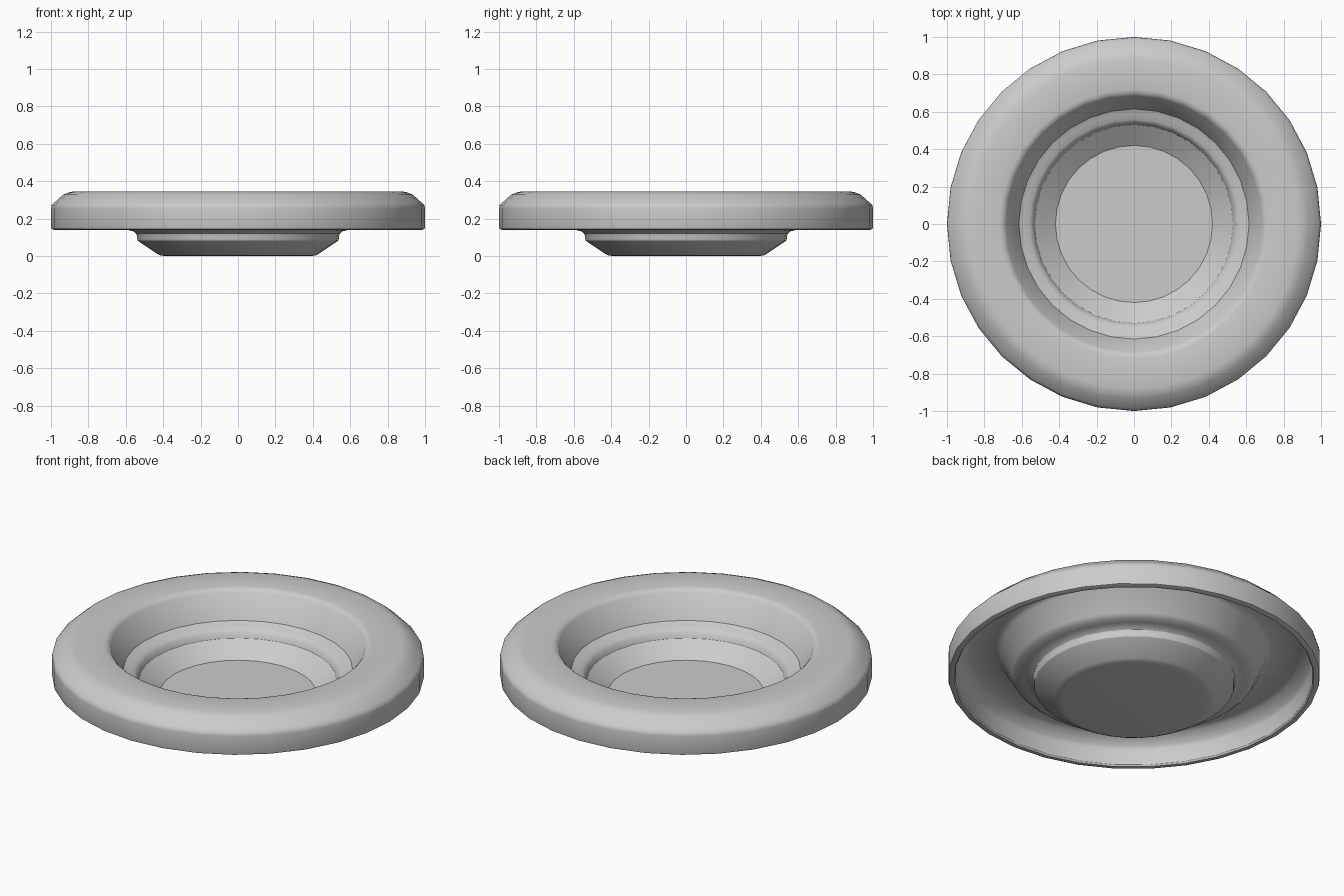
import bpy, bmesh, math
from mathutils import Matrix, Vector

SEGMENTS = 32

cube = bpy.data.objects.get("Cube")
if cube:
    bpy.data.objects.remove(cube, do_unlink=True)

# Plain grey material
grey = bpy.data.materials.new("plain_grey")
grey.use_nodes = True
colour = (0.6, 0.6, 0.6, 1)
grey.diffuse_color = colour
grey.node_tree.nodes["Principled BSDF"].inputs["Base Color"].default_value = colour

# Upper skin: floor, sloped bowl, ledge, wall, flat ring, rounded shoulder, rim
upper = [(0, .045), (.42, .045), (.53, .125), (.54, .155), (.56, .172),
         (.59, .178), (.615, .19), (.685, .325), (.70, .34), (.72, .345),
         (.88, .345), (.905, .34), (.935, .328), (.985, .283), (.997, .27),
         (1, .255), (1, .155), (.997, .145), (.985, .14)]

# Lower skin, from the rim lip back to the underside of the floor
lower = [(.967, .14), (.96, .15), (.96, .24), (.95, .26), (.905, .297),
         (.88, .305), (.745, .305), (.72, .29), (.655, .165), (.63, .145),
         (.59, .139), (.56, .132), (.545, .12), (.54, .105), (.54, .095),
         (.536, .083), (.52, .07), (.43, .01), (.415, .003), (.39, 0), (0, 0)]


def lathe(name, profile, material):
    """Revolve a half profile about the z axis into a smooth solid."""
    bm = bmesh.new()
    verts = [bm.verts.new((r, 0, z)) for r, z in profile]
    edges = [bm.edges.new(pair) for pair in zip(verts, verts[1:])]
    bmesh.ops.spin(bm, geom=verts + edges, cent=(0, 0, 0), axis=(0, 0, 1),
                   angle=math.tau, steps=SEGMENTS, use_merge=False)
    bmesh.ops.remove_doubles(bm, verts=bm.verts, dist=0.0005)
    bmesh.ops.recalc_face_normals(bm, faces=bm.faces)
    mesh = bpy.data.meshes.new(name)
    bm.to_mesh(mesh)
    bm.free()
    mesh.materials.append(material)
    obj = bpy.data.objects.new(name, mesh)
    bpy.context.collection.objects.link(obj)
    bpy.ops.object.select_all(action='DESELECT')
    obj.select_set(True)
    bpy.context.view_layer.objects.active = obj
    bpy.ops.object.shade_smooth_by_angle(angle=math.radians(32))
    return obj


lathe("stepped_dish", upper + lower, grey)
